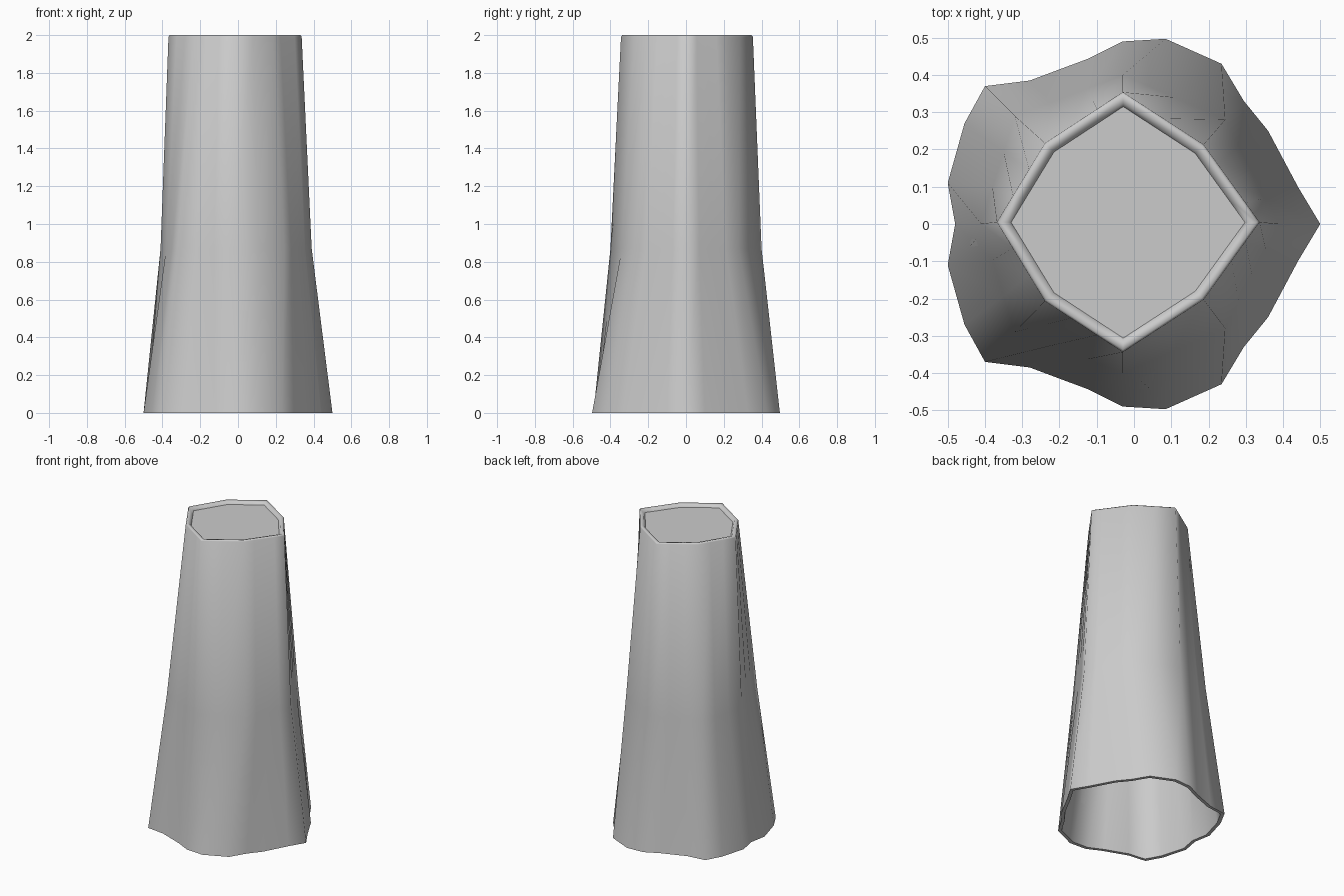
import bpy, bmesh

if "Cube" in bpy.data.objects:
    bpy.data.objects.remove(bpy.data.objects["Cube"])

# Upper half outlines, from +x round to -x; mirrored in y
FOOT = [(.5, 0), (.44, .1), (.36, .25), (.295, .33), (.235, .43), (.085, .497),
        (-.03, .49), (-.125, .443), (-.28, .385), (-.4, .37), (-.455, .27),
        (-.5, .11), (-.48, 0)]
MID = [(.39, 0), (.245, .28), (-.03, .4), (-.32, .29), (-.41, 0)]
TOP = [(.337, .005), (.187, .213), (-.03, .354), (-.239, .217), (-.368, .005)]
CORNERS = [0, 4, 6, 9, 12]          # foot points below each octagon corner


def mirror(half, cy=0):
    return half + [(x, 2 * cy - y) for x, y in half[-2:0:-1]]


def spread(half, cy=0):
    """Octagon outline subdivided to match the foot points."""
    out = [half[0]]
    for k in range(4):
        n = CORNERS[k + 1] - CORNERS[k]
        (ax, ay), (bx, by) = half[k], half[k + 1]
        out += [(ax + (bx - ax) * i / n, ay + (by - ay) * i / n) for i in range(1, n + 1)]
    return mirror(out, cy)


def ring(bm, pts, z, s=1.0):
    return [bm.verts.new((-.02 + (x + .02) * s, y * s, z)) for x, y in pts]


def loft(bm, rings):
    for a, b in zip(rings, rings[1:]):
        n = len(a)
        for i in range(n):
            j = (i + 1) % n
            bm.faces.new((a[i], a[j], b[j], b[i]))


def finish(name, bm, mat):
    bmesh.ops.recalc_face_normals(bm, faces=bm.faces[:])
    me = bpy.data.meshes.new(name)
    bm.to_mesh(me)
    bm.free()
    me.materials.append(mat)
    ob = bpy.data.objects.new(name, me)
    bpy.context.collection.objects.link(ob)
    bpy.ops.object.select_all(action='DESELECT')
    ob.select_set(True)
    bpy.context.view_layer.objects.active = ob
    bpy.ops.object.shade_smooth_by_angle(angle=1.3)


grey = bpy.data.materials.new("plain grey")
grey.diffuse_color = (.6, .6, .6, 1)
grey.use_nodes = True
grey.node_tree.nodes["Principled BSDF"].inputs["Base Color"].default_value = grey.diffuse_color

foot, mid, top = mirror(FOOT), spread(MID), spread(TOP, .005)

# Hollow trunk: outer wall, softened top rim, inner wall, foot lip
bm = bmesh.new()
rings = [ring(bm, foot, 0), ring(bm, mid, .87), ring(bm, top, 1.992),
         ring(bm, top, 2, .98), ring(bm, top, 1.996, .92),
         ring(bm, top, 1.98, .89), ring(bm, top, 1.965, .95),
         ring(bm, mid, .87, .95), ring(bm, foot, 0, .955)]
loft(bm, rings + rings[:1])
finish("trunk", bm, grey)

# Flat cap set just below the rim
bm = bmesh.new()
cap = bm.faces.new(ring(bm, top, 1.98, .892))
if cap.normal.z < 0:
    cap.normal_flip()
finish("top_cap", bm, grey)
